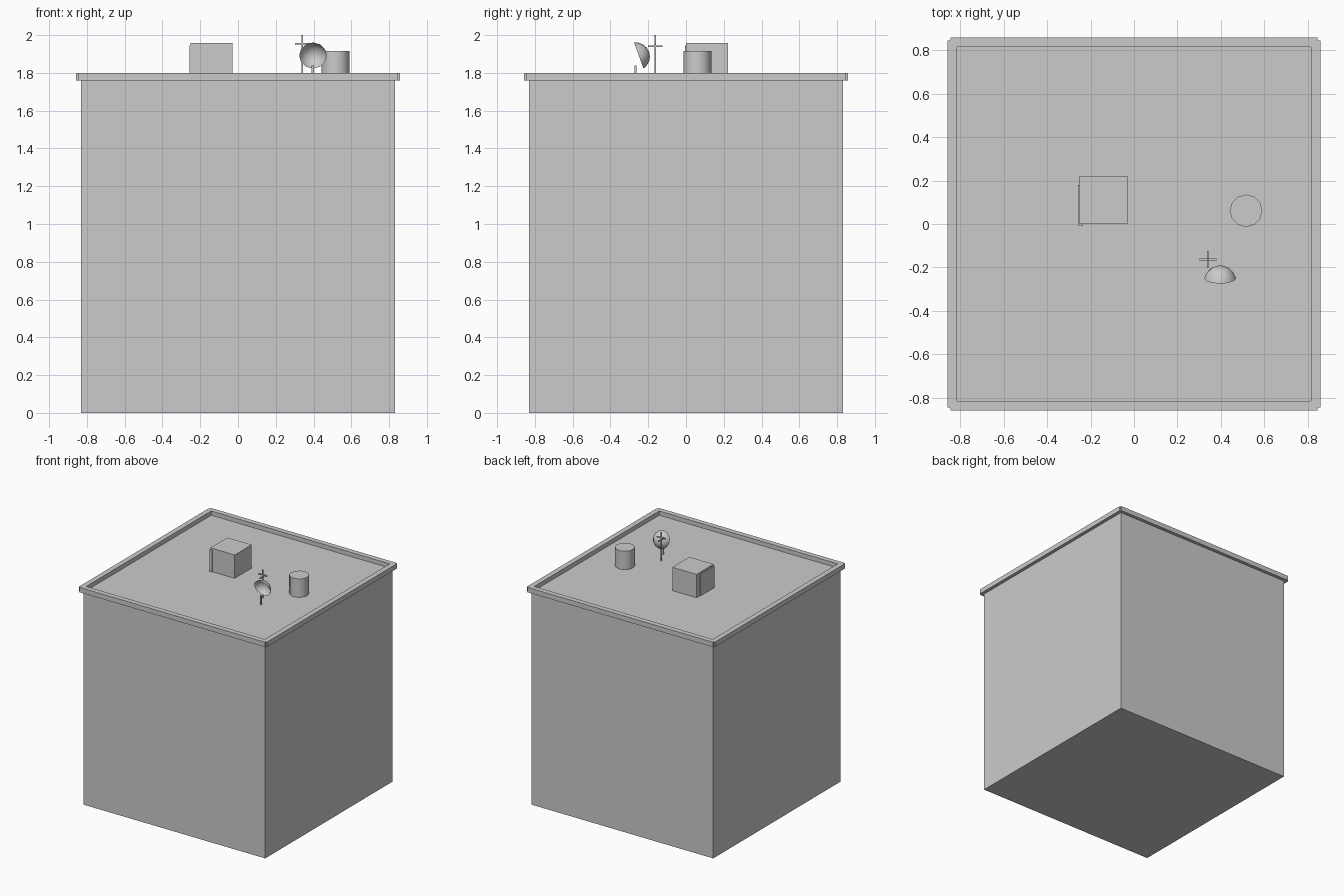
import bpy, bmesh, math
from mathutils import Matrix, Vector

if "Cube" in bpy.data.objects:
    bpy.data.objects.remove(bpy.data.objects["Cube"])

ROOF = 1.765   # roof deck height


def finish(name, bm, smooth=False):
    me = bpy.data.meshes.new(name)
    bm.to_mesh(me)
    bm.free()
    ob = bpy.data.objects.new(name, me)
    bpy.context.collection.objects.link(ob)
    if smooth:
        bpy.ops.object.select_all(action='DESELECT')
        ob.select_set(True)
        bpy.context.view_layer.objects.active = ob
        bpy.ops.object.shade_smooth_by_angle(angle=math.radians(40))
    return ob


def box(name, lo, hi):
    lo, hi = Vector(lo), Vector(hi)
    size = hi - lo
    bm = bmesh.new()
    bmesh.ops.create_cube(bm, size=1, matrix=Matrix.Translation((lo + hi) / 2) @ Matrix.Diagonal((*size, 1)))
    return finish(name, bm)


# main building block
box("building_body", (-0.83, -0.83, 0), (0.83, 0.83, ROOF))

# parapet: one notched ring, outline made by repeating one corner
inner, mid, outer = 0.815, 0.846, 0.858
out_corner = [(outer, mid), (mid, mid), (mid, outer)]
z0, z1 = 1.76, 1.80
bm = bmesh.new()
rings = []
for z in (z0, z1):
    o, n = [], []
    for k in range(4):
        rot = Matrix.Rotation(k * math.pi / 2, 3, 'Z')
        o.append([bm.verts.new(rot @ Vector((x, y, z))) for x, y in out_corner])
        n.append(bm.verts.new(rot @ Vector((inner, inner, z))))
    rings.append((o, n))
(ob_, ib), (ot, it) = rings
flat_b, flat_t = sum(ob_, []), sum(ot, [])
for i in range(12):
    j = (i + 1) % 12
    bm.faces.new((flat_b[i], flat_b[j], flat_t[j], flat_t[i]))
for k in range(4):
    m = (k + 1) % 4
    bm.faces.new((ib[m], ib[k], it[k], it[m]))
    for o, n in rings:
        bm.faces.new((o[k][2], o[m][0], o[m][1], n[m], n[k], o[k][1]))
bmesh.ops.recalc_face_normals(bm, faces=bm.faces)
finish("parapet", bm)

# stair hut with corner panel
box("roof_hut", (-0.252, 0.0, ROOF), (-0.03, 0.222, 1.958))
box("hut_corner_panel", (-0.258, -0.006, ROOF), (-0.234, 0.18, 1.945))

# water tank
bm = bmesh.new()
bmesh.ops.create_cone(bm, cap_ends=True, segments=12, radius1=0.075, radius2=0.075, depth=1.917 - ROOF,
                      matrix=Matrix.Translation((0.516, 0.061, (1.917 + ROOF) / 2)))
finish("water_tank", bm, True)

# satellite dish: open spherical cap, axis pointing back and slightly up
r, d, seg, steps = 0.073, 0.058, 12, 4
R = (r * r + d * d) / (2 * d)
half = math.acos((R - d) / R)
bm = bmesh.new()
apex = bm.verts.new((0, 0, d))
prev = None
for s in range(1, steps + 1):
    a = half * s / steps
    ring = [bm.verts.new((R * math.sin(a) * math.cos(2 * math.pi * i / seg),
                          R * math.sin(a) * math.sin(2 * math.pi * i / seg),
                          R * math.cos(a) - R + d)) for i in range(seg)]
    for i in range(seg):
        j = (i + 1) % seg
        if prev:
            bm.faces.new((prev[i], ring[i], ring[j], prev[j]))
        else:
            bm.faces.new((apex, ring[i], ring[j]))
    prev = ring
dish = finish("dish", bm, True)
dish.location = (0.397, -0.25, 1.892)
dish.rotation_euler = (math.radians(-70), 0, 0)
box("dish_post", (0.390, -0.273, ROOF), (0.402, -0.263, 1.84))

# antenna mast with crossed arms
ax, ay, t = 0.34, -0.163, 0.004
box("antenna_mast", (ax - t, ay - t, ROOF), (ax + t, ay + t, 2.0))
box("antenna_arm_wide", (ax - 0.039, ay - t, 1.951), (ax + 0.039, ay + t, 1.959))
box("antenna_arm_deep", (ax - t, ay - 0.039, 1.936), (ax + t, ay + 0.039, 1.944))
